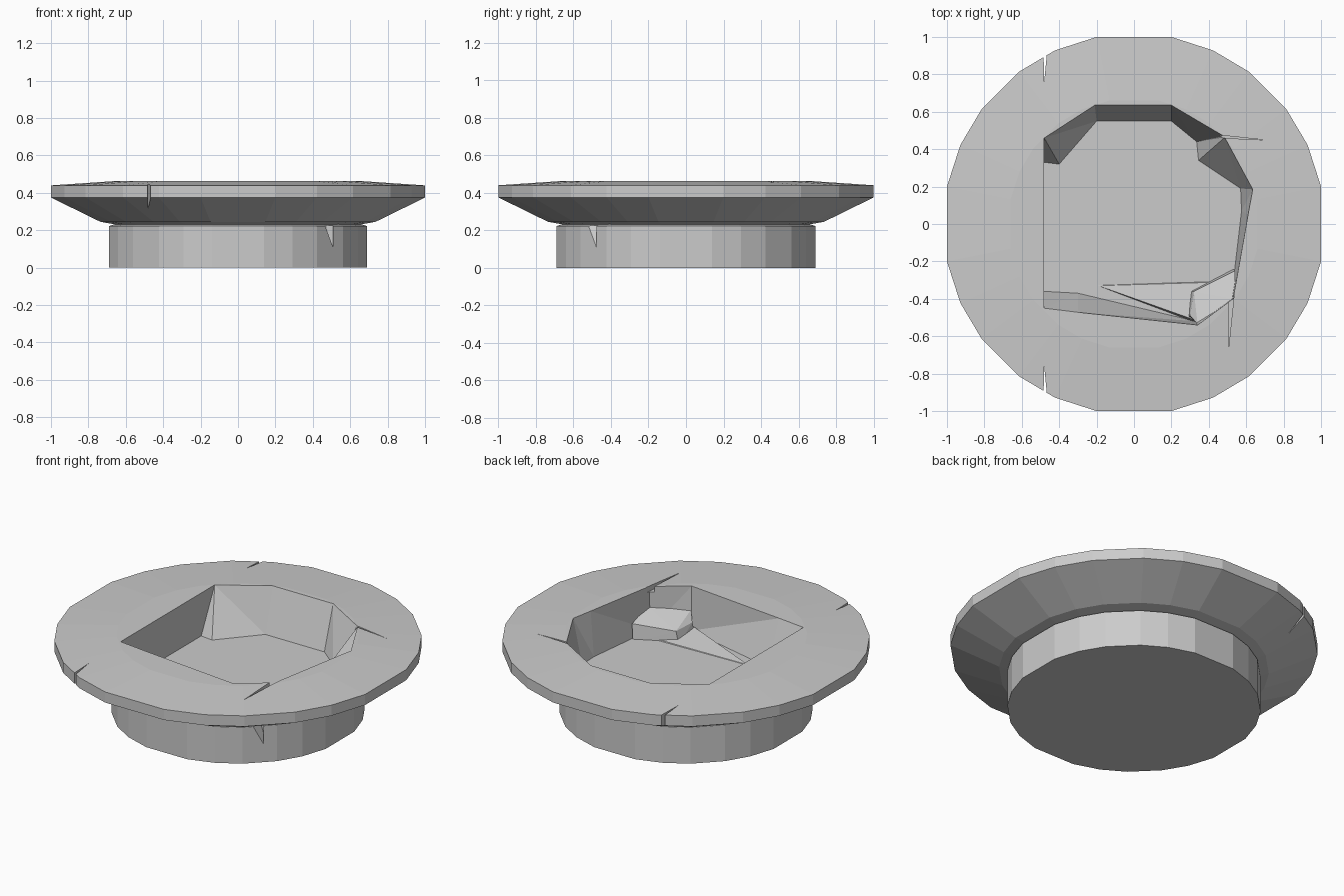
import bpy, bmesh
from math import sin, cos, radians

if "Cube" in bpy.data.objects:
    bpy.data.objects.remove(bpy.data.objects["Cube"])


def loft(name, loops):
    """Closed solid skinned through equal-length rings of points."""
    bm = bmesh.new()
    rings = [[bm.verts.new(p) for p in loop] for loop in loops]
    n = len(rings[0])
    for a, b in zip(rings, rings[1:]):
        for i in range(n):
            j = (i + 1) % n
            bm.faces.new((a[i], a[j], b[j], b[i]))
    bm.faces.new(rings[0][::-1])
    bm.faces.new(rings[-1])
    bmesh.ops.remove_doubles(bm, verts=bm.verts, dist=0.0001)
    bmesh.ops.triangulate(bm, faces=bm.faces)
    bmesh.ops.recalc_face_normals(bm, faces=bm.faces)
    mesh = bpy.data.meshes.new(name)
    bm.to_mesh(mesh)
    bm.free()
    obj = bpy.data.objects.new(name, mesh)
    bpy.context.collection.objects.link(obj)
    return obj


def flat(points, z):
    return [(x, y, z) for x, y in points]


def cut(target, cutter):
    mod = target.modifiers.new(cutter.name, 'BOOLEAN')
    mod.operation = 'DIFFERENCE'
    mod.solver = 'EXACT'
    mod.object = cutter
    bpy.context.view_layer.objects.active = target
    bpy.ops.object.modifier_apply(modifier=mod.name)
    cutter.hide_render = True
    bpy.data.objects.remove(cutter)


# Drum, flared underside, rim and shallow domed top on a 24-sided outline
angles = [q * 90 + a for q in range(4) for a in (11.3, 24.5, 37, 53, 65.5, 78.7)]
profile = [(0.69, 0), (0.69, 0.222), (0.66, 0.232), (0.735, 0.245),
           (1, 0.375), (1, 0.44), (0.66, 0.463)]
dish = loft("stone_dish", [
    [(1.02 * r * cos(radians(a)), 1.02 * r * sin(radians(a)), z) for a in angles]
    for r, z in profile])

# Irregular pocket: matching floor and mouth outlines, clockwise from back left
mouth = [(-0.48, 0.46), (-0.48, 0.46), (-0.21, 0.635), (0.2, 0.635), (0.48, 0.47),
         (0.485, 0.463), (0.635, 0.185), (0.61, 0.05), (0.53, -0.4), (0.34, -0.54),
         (-0.3, -0.472), (-0.48, -0.45)]
floor = [(-0.48, 0.33), (-0.4, 0.32), (-0.2, 0.55), (0.2, 0.55), (0.335, 0.44),
         (0.345, 0.34), (0.57, 0.19), (0.575, 0.07), (0.52, -0.4), (0.33, -0.52),
         (-0.3, -0.37), (-0.48, -0.36)]
cut(dish, loft("pocket_cutter", [flat(floor, 0.2), flat(mouth, 0.462), flat(mouth, 0.6)]))

# Thin chips and cracks: wedge outline in plan, then its height range
cracks = [
    ([(0.46, 0.475), (0.47, 0.46), (0.7, 0.449)], 0.44, 0.6),
    ([(0.505, -0.4), (0.535, -0.38), (0.505, -0.67)], 0.43, 0.6),
    ([(-0.484, 0.93), (-0.464, 0.93), (-0.48, 0.76)], 0.3, 0.6),
    ([(-0.484, -0.93), (-0.464, -0.93), (-0.48, -0.76)], 0.3, 0.6),
]
for plan, low, high in cracks:
    cut(dish, loft("crack_cutter", [flat(plan, low), flat(plan, high)]))

# Tapering chip in the upper edge of the drum
chip = [[(x, y, z) for x, z in ((0.465, 0.226), (0.508, 0.226), (0.508, 0.11))]
        for y in (-0.56, -0.45)]
cut(dish, loft("chip_cutter", chip))

# Broken ledge in the front right corner of the pocket
loft("pocket_ledge", [
    [(0.53, -0.24, 0.18), (0.54, -0.41, 0.18), (0.34, -0.54, 0.18),
     (0.285, -0.5, 0.18), (0.30, -0.36, 0.18)],
    [(0.54, -0.25, 0.29), (0.54, -0.4, 0.34), (0.34, -0.535, 0.32),
     (0.30, -0.49, 0.27), (0.32, -0.36, 0.26)]])

# Slight ramp of rubble along the pocket floor
loft("floor_ramp", [
    [(-0.2, -0.32, 0.19), (0.5, -0.3, 0.19), (0.33, -0.53, 0.19)],
    [(-0.19, -0.33, 0.202), (0.48, -0.31, 0.205), (0.33, -0.515, 0.24)]])
